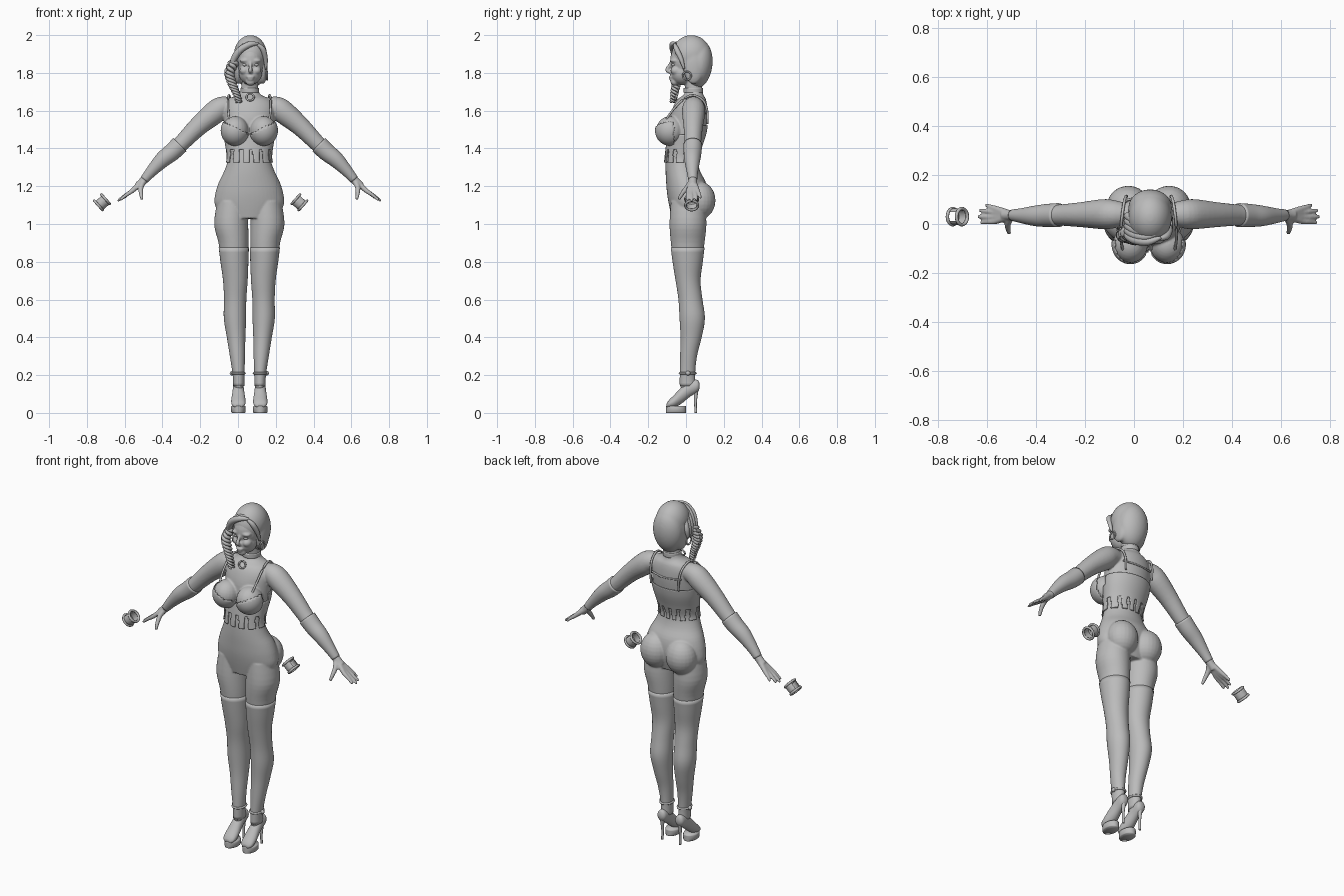
import bpy, bmesh
from math import sin, cos, pi, atan2
from mathutils import Vector, Matrix

cube = bpy.data.objects.get("Cube")
if cube:
    bpy.data.objects.remove(cube, do_unlink=True)

CX = 0.06          # the figure stands a little off centre
HX = 0.006         # head offset from the body centre
grey = bpy.data.materials.new("light grey")
grey.use_nodes = True
COLOUR = (0.5, 0.5, 0.5, 1)
grey.diffuse_color = COLOUR
grey.node_tree.nodes["Principled BSDF"].inputs["Base Color"].default_value = COLOUR


def finish(name, bm, shift=CX, thick=0):
    bmesh.ops.recalc_face_normals(bm, faces=bm.faces)
    bmesh.ops.translate(bm, verts=bm.verts, vec=(shift, 0, 0))
    for f in bm.faces:
        f.smooth = True
    me = bpy.data.meshes.new(name)
    bm.to_mesh(me)
    bm.free()
    me.materials.append(grey)
    ob = bpy.data.objects.new(name, me)
    bpy.context.collection.objects.link(ob)
    if thick:
        mod = ob.modifiers.new("thickness", "SOLIDIFY")
        mod.thickness = thick
        mod.offset = 1
    return ob


def refine(rows, n=4):
    """Catmull-Rom interpolation between rows of numbers."""
    out = []
    for i in range(len(rows) - 1):
        a, b, c, d = (rows[max(i - 1, 0)], rows[i], rows[i + 1], rows[min(i + 2, len(rows) - 1)])
        for k in range(n):
            t = k / n
            out.append([0.5 * (2 * q + (r - p) * t + (2 * p - 5 * q + 4 * r - s) * t * t
                               + (3 * q - p - 3 * r + s) * t ** 3) for p, q, r, s in zip(a, b, c, d)])
    return out + [list(rows[-1])]


def loft(bm, rings, caps=True):
    rows = [[bm.verts.new(p) for p in ring] for ring in rings]
    n = len(rows[0])
    for a, b in zip(rows, rows[1:]):
        for i in range(n):
            bm.faces.new((a[i], a[(i + 1) % n], b[(i + 1) % n], b[i]))
    if caps:
        bm.faces.new(rows[0])
        bm.faces.new(rows[-1])


def level(row, s=1, grow=0, n=48):
    """Horizontal oval: z, x, half width, front y, back y."""
    z, x, w, yf, yb = row
    return [Vector((s * x + (w + grow) * cos(2 * pi * i / n),
                    (yf + yb) / 2 + ((yb - yf) / 2 + grow) * sin(2 * pi * i / n), z)) for i in range(n)]


def tube(bm, pts, s=1, n=16, steps=4):
    """Round tube through points (x, y, z, radius)."""
    pts = refine(pts, steps)
    pos = [Vector((s * p[0], p[1], p[2])) for p in pts]
    rings = []
    for i, p in enumerate(pts):
        t = (pos[min(i + 1, len(pos) - 1)] - pos[max(i - 1, 0)]).normalized()
        ref = Vector((0, 1, 0)) if abs(t.y) < 0.8 else Vector((0, 0, 1))
        u = t.cross(ref).normalized()
        v = t.cross(u)
        rings.append([pos[i] + p[3] * (u * cos(2 * pi * k / n) + v * sin(2 * pi * k / n)) for k in range(n)])
    loft(bm, rings)


def ball(bm, c, r, n=24, turn=0):
    m = Matrix.Translation(c) @ Matrix.Rotation(turn, 4, 'X') @ Matrix.Diagonal((*r, 1))
    return bmesh.ops.create_uvsphere(bm, u_segments=n, v_segments=n // 2 + 2, radius=1, matrix=m)["verts"]


def hoop(bm, c, rx, ry, r, tilt=Matrix(), n=40):
    """Closed ring around the z axis, turned by tilt."""
    c = Vector(c)
    rings = []
    for i in range(n + 1):
        a = 2 * pi * i / n
        rings.append([c + tilt @ Vector(((rx + r * cos(b)) * cos(a), (ry + r * cos(b)) * sin(a), r * sin(b)))
                      for b in [k * pi / 4 for k in range(8)]])
    loft(bm, rings, caps=False)
    bmesh.ops.remove_doubles(bm, verts=bm.verts, dist=1e-5)


# Body profiles
torso = refine([(1.03, 0, .14, -.075, .09), (1.10, 0, .182, -.09, .11), (1.16, 0, .18, -.10, .115),
                (1.22, 0, .162, -.105, .105), (1.28, 0, .133, -.108, .075), (1.34, 0, .114, -.107, .062),
                (1.40, 0, .117, -.10, .075), (1.48, 0, .13, -.09, .10), (1.56, 0, .135, -.085, .112),
                (1.62, 0, .135, -.068, .112), (1.66, 0, .11, -.045, .105), (1.69, 0, .055, -.008, .09),
                (1.74, .003, .044, -.006, .085), (1.80, HX, .044, -.01, .085)])
leg = refine([(1.12, .09, .08, -.08, .10), (1.0, .096, .09, -.087, .108), (.9, .084, .079, -.08, .098),
              (.8, .079, .071, -.068, .086), (.7, .074, .062, -.052, .074), (.6, .075, .056, -.037, .084),
              (.5, .076, .056, -.031, .097), (.4, .070, .046, -.026, .08), (.3, .063, .037, -.028, .055),
              (.2, .057, .028, -.03, .045), (.13, .056, .026, -.03, .05)])
body = bmesh.new()
loft(body, [level(r) for r in torso])
for s in (-1, 1):
    loft(body, [level(r, s) for r in leg])
    ball(body, (s * .083, .072, 1.125), (.088, .084, .10))
    ball(body, (s * .075, -.083, 1.495), (.071, .076, .076), turn=-.2)
    # Arm and hand
    tube(body, [(.09, .04, 1.625, .045), (.145, .04, 1.617, .058), (.19, .04, 1.585, .061), (.276, .038, 1.512, .051),
                (.377, .036, 1.41, .042), (.461, .033, 1.339, .04), (.52, .034, 1.277, .028), (.557, .036, 1.233, .022),
                (.59, .037, 1.20, .022)], s, 24)
    for y, x, z in ((.078, .665, 1.137), (.056, .69, 1.127), (.03, .697, 1.122), (.006, .685, 1.126)):
        ky = .037 + (y - .042) * .72
        tube(body, [(.555, .037, 1.233, .015), (.59, (ky + .037) / 2, 1.202, .0145), (.625, ky, 1.172, .012),
                    ((.625 + x) / 2, (ky + y) / 2, (1.176 + z) / 2, .0095), (x, y, z, .007)], s)
    tube(body, [(.56, .03, 1.225, .015), (.574, .005, 1.193, .014), (.573, -.022, 1.158, .011),
                (.568, -.038, 1.13, .008)], s)
    ball(body, (HX + s * .073, .01, 1.825), (.012, .02, .033))
    ball(body, (HX + s * .03, -.06, 1.865), (.028, .024, .012))
    ball(body, (HX + s * .032, -.052, 1.812), (.026, .03, .024))
# Head and face
ball(body, (HX, .008, 1.868), (.074, .092, .098))
ball(body, (HX, -.02, 1.80), (.062, .062, .064))
ball(body, (HX, -.06, 1.752), (.025, .022, .02))
ball(body, (HX, -.078, 1.778), (.022, .014, .007))
ball(body, (HX, -.076, 1.766), (.018, .014, .007))
tube(body, [(HX, -.076, 1.862, .007), (HX, -.09, 1.835, .009), (HX, -.10, 1.815, .011), (HX, -.08, 1.803, .011)])
ob = finish("body", body)
mod = ob.modifiers.new("blend", "REMESH")
mod.mode, mod.voxel_size, mod.use_smooth_shade = 'VOXEL', .005, True
mod = ob.modifiers.new("soften", "SMOOTH")
mod.factor, mod.iterations = .5, 4

eyes = bmesh.new()
for s in (-1, 1):
    ball(eyes, (HX + s * .029, -.064, 1.843), (.014, .013, .009))
finish("eyes", eyes)

# Hair: smooth cap and bob, sweeping locks, side curls
hair = bmesh.new()
ball(hair, (HX, .028, 1.893), (.088, .104, .107), 40)
ball(hair, (HX, .066, 1.845), (.089, .074, .128), 40, -.12)
for s in (-1, 1):
    ball(hair, (HX + s * .066, .04, 1.835), (.026, .055, .095))
ob = finish("hair_cap", hair)
mod = ob.modifiers.new("blend", "REMESH")
mod.mode, mod.voxel_size, mod.use_smooth_shade = 'VOXEL', .006, True
ob.modifiers.new("soften", "SMOOTH").iterations = 8
locks = bmesh.new()
for k in range(5):
    d = k * .02
    tube(locks, [(.05 - d * .4, -.055 + d, 1.955, .006), (.0 - d * .3, -.071 + d, 1.95, .016),
                 (-.052, -.066 + d, 1.918, .018), (-.085, -.048 + d, 1.865, .016),
                 (-.092, -.038 + d * .8, 1.81, .006)])
tube(locks, [(.045, -.06, 1.95, .008), (.072, -.05, 1.925, .014), (.086, -.025, 1.87, .012), (.088, -.01, 1.82, .005)])
finish("front_locks", locks)
curls = bmesh.new()
path = refine([(-.08, -.03, 1.86), (-.105, -.045, 1.80), (-.09, -.052, 1.74), (-.068, -.062, 1.69), (-.055, -.068, 1.645)], 12)
for k in range(3):
    pts = []
    for i, (x, y, z) in enumerate(path):
        a, r = i * .55 + k * 2 * pi / 3, .022 * (1 - .4 * i / len(path))
        pts.append((x + r * cos(a), y + r * sin(a), z, .011 * (1 - .5 * i / len(path))))
    tube(curls, pts, 1, 8, 2)
finish("side_curls", curls)

# Stockings and gloves
wear = bmesh.new()
for s in (-1, 1):
    loft(wear, [level(r, s, .003) for r in leg if .14 < r[0] < .89])
finish("stockings", wear)
cuffs = bmesh.new()
for s in (-1, 1):
    tube(cuffs, [(.368, .036, 1.42, .049), (.41, .035, 1.38, .047), (.461, .033, 1.339, .042), (.52, .034, 1.277, .03),
                 (.555, .036, 1.235, .0235)], s, 32)
finish("glove_cuffs", cuffs)

# Corset with hanging tabs, bra cups and straps
corset = bmesh.new()
band = refine([r for r in torso if 1.32 < r[0] < 1.53], 3)
loft(corset, [level(r, 1, .003, 96) for r in band], caps=False)
gaps = []
for f in corset.faces:
    c = f.calc_center_median()
    i = int((atan2(c.y + .01, c.x) + pi) / (2 * pi) * 96)
    top = 1.56 if c.y > 0 else 1.47
    if (c.z < 1.395 and i % 8 < 3) or c.z > top:
        gaps.append(f)
bmesh.ops.delete(corset, geom=gaps, context='FACES')
finish("corset", corset, thick=.005)
cups = bmesh.new()
for s in (-1, 1):
    verts = ball(cups, (s * .075, -.083, 1.495), (.0725, .077, .0775), 48, -.2)
    high = [v for v in verts if v.co.z > 1.515 + .5 * (s * v.co.x - .075) or v.co.y > -.06]
    bmesh.ops.delete(cups, geom=high, context='VERTS')
finish("bra_cups", cups, thick=.004)
straps = bmesh.new()
for s in (-1, 1):
    tube(straps, [(.105, -.11, 1.545, .006), (.112, -.072, 1.60, .006), (.113, -.02, 1.655, .006),
                  (.108, .035, 1.682, .006), (.10, .09, 1.655, .006), (.093, .112, 1.60, .006),
                  (.09, .112, 1.53, .006)], s, 8)
tube(straps, [(-.095, .096, 1.59, .005), (0, .115, 1.585, .005), (.095, .096, 1.59, .005)], 1, 8)
finish("shoulder_straps", straps)

# Choker with ring, earrings
jewels = bmesh.new()
loft(jewels, [level((z, .002, .049, -.012, .09)) for z in (1.695, 1.70, 1.715, 1.72)])
hoop(jewels, (.004, -.052, 1.672), .02, .02, .005, Matrix.Rotation(pi / 2 - .4, 3, 'X'))
finish("choker", jewels)
rings = bmesh.new()
for s in (-1, 1):
    hoop(rings, (HX + s * .088, .005, 1.785), .022, .022, .0045, Matrix.Rotation(pi / 2, 3, 'Y'))
finish("earrings", rings)

# High-heeled shoes
shoes = bmesh.new()
for s in (-1, 1):
    rings = []
    for y, w, lo, hi in refine([(.072, .012, .13, .155), (.06, .026, .11, .175), (.02, .029, .085, .17),
                                (-.02, .033, .052, .14), (-.06, .038, .028, .098), (-.09, .034, .026, .068),
                                (-.102, .018, .028, .05)]):
        rings.append([Vector((s * .058 + w * cos(k * pi / 12), y, (lo + hi) / 2 + (hi - lo) / 2 * sin(k * pi / 12)))
                      for k in range(24)])
    loft(shoes, rings)
    loft(shoes, [level((z, .058, w, -.105, .0), s) for z, w in ((0, .034), (.004, .038), (.03, .039), (.036, .036))])
    tube(shoes, [(.058, .052, 0, .007), (.058, .05, .05, .007), (.058, .052, .1, .011), (.058, .05, .145, .02)], s)
    hoop(shoes, (s * .057, .009, .21), .033, .042, .006)
    ball(shoes, (s * .092, .01, .21), (.012, .014, .012), 12)
finish("high_heels", shoes)

# Loose bracelets beside the figure
for name, x, s in (("right_bracelet", -.72, -1), ("left_bracelet", .325, 1)):
    bm = bmesh.new()
    tilt = Matrix.Rotation(s * 2.3, 3, 'Y')
    c = Vector((x, .03, 1.115))
    wall = [[c + tilt @ Vector((.031 * cos(a), .031 * sin(a), z)) for a in [i * pi / 20 for i in range(40)]]
            for z in (-.025, -.01, .01, .025)]
    loft(bm, wall, caps=False)
    open_side = [f for f in bm.faces if (tilt.transposed() @ (f.calc_center_median() - c)).x * s < -.026]
    bmesh.ops.delete(bm, geom=open_side, context='FACES')
    for z in (-.025, .025):
        hoop(bm, c + tilt @ Vector((0, 0, z)), .033, .033, .004, tilt)
    finish(name, bm, shift=0, thick=.003)
